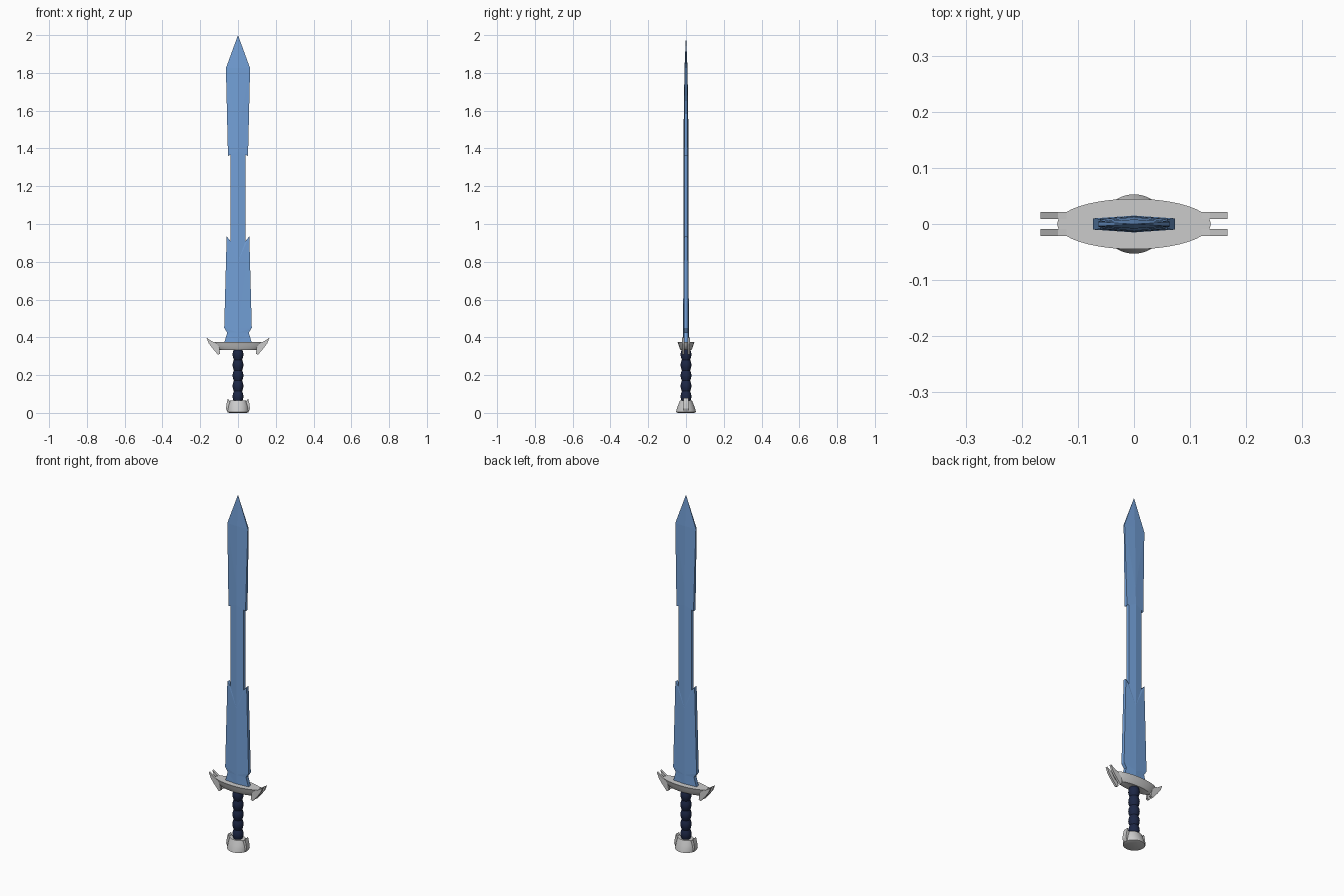
import bpy, bmesh, math

if "Cube" in bpy.data.objects:
    bpy.data.objects.remove(bpy.data.objects["Cube"])


def finish(name, bm, color=None, smooth=None):
    bmesh.ops.remove_doubles(bm, verts=bm.verts, dist=1e-5)
    bmesh.ops.recalc_face_normals(bm, faces=bm.faces)
    me = bpy.data.meshes.new(name)
    bm.to_mesh(me)
    bm.free()
    ob = bpy.data.objects.new(name, me)
    bpy.context.collection.objects.link(ob)
    if color:
        mat = bpy.data.materials.new(name + "_colour")
        mat.diffuse_color = (*color, 1)
        mat.use_nodes = True
        mat.node_tree.nodes["Principled BSDF"].inputs["Base Color"].default_value = mat.diffuse_color
        me.materials.append(mat)
    if smooth:
        bpy.ops.object.select_all(action='DESELECT')
        ob.select_set(True)
        bpy.context.view_layer.objects.active = ob
        bpy.ops.object.shade_smooth_by_angle(angle=math.radians(smooth))
    return ob


def loft(name, rings, n, color=None, smooth=40):
    """Stack of elliptical rings (z, rx, ry), capped at both ends."""
    bm = bmesh.new()
    loops = [[bm.verts.new((rx * math.cos(math.tau * i / n), ry * math.sin(math.tau * i / n), z))
              for i in range(n)] for z, rx, ry in rings]
    for a, b in zip(loops, loops[1:]):
        for i in range(n):
            j = (i + 1) % n
            bm.faces.new((a[i], a[j], b[j], b[i]))
    bm.faces.new(loops[0])
    bm.faces.new(loops[-1])
    return finish(name, bm, color, smooth)


def plates(name, profile, spans):
    """Extrude an x-z profile over each y span, mirrored in x."""
    bm = bmesh.new()
    for sx in (1, -1):
        for y0, y1 in spans:
            a = [bm.verts.new((sx * x, y0, z)) for x, z in profile]
            b = [bm.verts.new((sx * x, y1, z)) for x, z in profile]
            bm.faces.new(a)
            bm.faces.new(b)
            for i in range(len(a)):
                j = (i + 1) % len(a)
                bm.faces.new((a[i], a[j], b[j], b[i]))
    return finish(name, bm)


# Blade: (edge x, edge z, ridge z, edge half thickness, ridge half thickness)
outline = [
    (0.000, 2.000, 2.000, 0.000, 0.000),
    (0.064, 1.825, 1.825, 0.004, 0.008),
    (0.053, 1.360, 1.480, 0.009, 0.013),
    (0.040, 1.388, 1.385, 0.009, 0.014),
    (0.040, 0.910, 0.950, 0.009, 0.014),
    (0.060, 0.935, 0.800, 0.009, 0.014),
    (0.073, 0.450, 0.450, 0.010, 0.015),
    (0.057, 0.425, 0.425, 0.010, 0.015),
    (0.073, 0.370, 0.370, 0.010, 0.015),
]
bm = bmesh.new()


def face(*pts):
    bm.faces.new([bm.verts.new(p) for p in pts])


for sx in (1, -1):
    for p, q in zip(outline, outline[1:]):
        for sy in (1, -1):
            e0, e1 = [(sx * r[0], sy * r[3], r[1]) for r in (p, q)]
            r0, r1 = [(0, sy * r[4], r[2]) for r in (p, q)]
            face(e0, e1, r1)
            if p[1] < 2:
                face(e0, r1, r0)
        rim = [(sx * q[0], q[3], q[1]), (sx * q[0], -q[3], q[1]), (sx * p[0], -p[3], p[1])]
        if p[1] < 2:
            rim.append((sx * p[0], p[3], p[1]))
        face(*rim)
x, z, _, te, tr = outline[-1]
face((-x, te, z), (0, tr, z), (x, te, z), (x, -te, z), (0, -tr, z), (-x, -te, z))
finish("blade", bm, (0.17, 0.35, 0.68))

# Guard: flared oval body with paired claws at each end
loft("guard", [(0.332, 0.098, 0.028), (0.342, 0.118, 0.034), (0.36, 0.130, 0.039),
               (0.375, 0.137, 0.045)], 40)
claw = [(0.167, 0.398), (0.155, 0.368), (0.136, 0.343), (0.106, 0.308), (0.094, 0.314),
        (0.098, 0.340), (0.105, 0.373), (0.135, 0.377)]
plates("guard_claws", claw, [(0.009, 0.021), (-0.021, -0.009)])

# Grip: five bulging wraps
grip = []
count, z0, z1 = 5, 0.06, 0.336
for i in range(count * 4 + 1):
    r = 0.022 + 0.007 * abs(math.sin(math.pi * i / 4))
    grip.append((z0 + (z1 - z0) * i / (count * 4), r, r))
loft("grip", grip, 16, (0.012, 0.02, 0.06), 35)

# Pommel: oval flared foot with a horn on each side
loft("pommel", [(0.0, 0.046, 0.044), (0.004, 0.056, 0.053), (0.014, 0.057, 0.051),
                (0.04, 0.052, 0.042), (0.065, 0.044, 0.032)], 32)
horn = [(0.045, 0.008), (0.057, 0.008), (0.064, 0.022), (0.060, 0.050), (0.053, 0.078),
        (0.047, 0.064), (0.038, 0.060)]
plates("pommel_horns", horn, [(-0.014, 0.014)])
